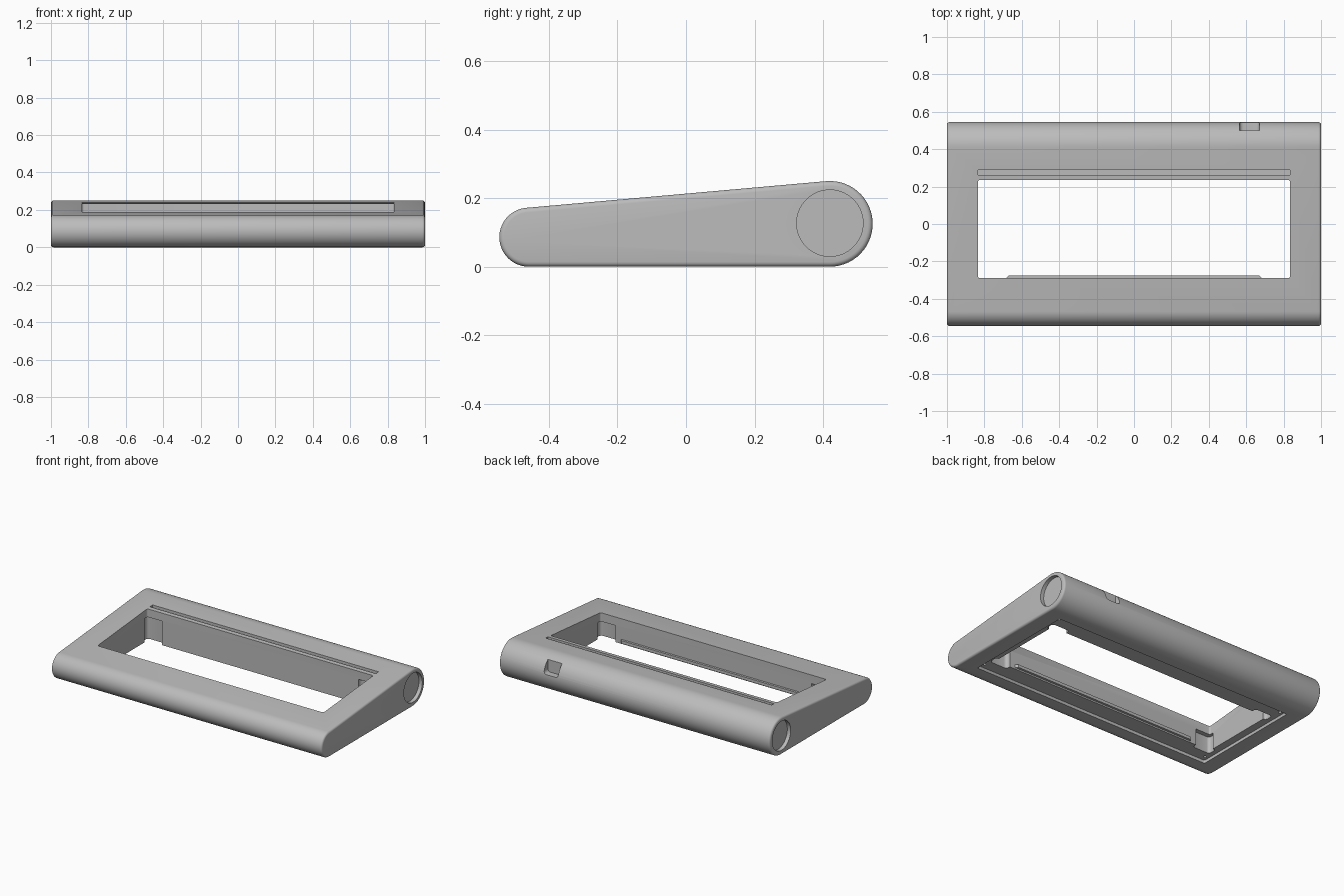
import bpy, bmesh, math
from mathutils import Matrix, Vector

cube = bpy.data.objects.get("Cube")
if cube:
    bpy.data.objects.remove(cube, do_unlink=True)

grey = bpy.data.materials.new("Light grey")
grey.use_nodes = True
colour = (0.5, 0.5, 0.5, 1)
grey.diffuse_color = colour
grey.node_tree.nodes["Principled BSDF"].inputs["Base Color"].default_value = colour


def make_object(name, bm):
    bmesh.ops.recalc_face_normals(bm, faces=bm.faces)
    mesh = bpy.data.meshes.new(name)
    bm.to_mesh(mesh)
    bm.free()
    mesh.materials.append(grey)
    obj = bpy.data.objects.new(name, mesh)
    bpy.context.collection.objects.link(obj)
    return obj


def prism(name, points, start, depth, bevel=0.0):
    """Extrude a closed outline of 3D points along a vector."""
    bm = bmesh.new()
    face = bm.faces.new([bm.verts.new(p) for p in points])
    ext = bmesh.ops.extrude_face_region(bm, geom=[face])
    moved = [g for g in ext["geom"] if isinstance(g, bmesh.types.BMVert)]
    bmesh.ops.translate(bm, verts=moved, vec=depth)
    if bevel:
        rims = {e for f in bm.faces if len(f.verts) > 4 for e in f.edges}
        bmesh.ops.bevel(bm, geom=list(rims), offset=bevel, segments=4,
                        profile=0.5, affect='EDGES')
    bmesh.ops.translate(bm, verts=bm.verts, vec=start)
    return make_object(name, bm)


def box(name, x0, x1, y0, y1, z0, z1, rounding=0.0, axis=2):
    bm = bmesh.new()
    bmesh.ops.create_cube(bm, size=1)
    bmesh.ops.scale(bm, vec=(x1 - x0, y1 - y0, z1 - z0), verts=bm.verts)
    bmesh.ops.translate(bm, verts=bm.verts,
                        vec=((x0 + x1) / 2, (y0 + y1) / 2, (z0 + z1) / 2))
    if rounding:
        edges = [e for e in bm.edges
                 if abs((e.verts[0].co - e.verts[1].co)[axis]) > 1e-5]
        bmesh.ops.bevel(bm, geom=edges, offset=rounding, segments=4,
                        profile=0.5, affect='EDGES')
    return make_object(name, bm)


def cylinder(name, centre, radius, depth, matrix=Matrix(), segments=64):
    bm = bmesh.new()
    bmesh.ops.create_cone(bm, cap_ends=True, segments=segments, radius1=radius,
                          radius2=radius, depth=depth,
                          matrix=Matrix.Translation(centre) @ matrix)
    return make_object(name, bm)


# Wedge side profile: two circles joined by their tangents
def arc(y, r, start, end, steps=28):
    return [(-1, y + r * math.cos(a), r + r * math.sin(a))
            for a in (start + (end - start) * i / steps for i in range(steps + 1))]


front_y, front_r, rear_y, rear_r = -0.459, 0.086, 0.42, 0.125
tilt = math.pi / 2 + 2 * math.atan2(rear_r - front_r, rear_y - front_y)
outline = (arc(rear_y, rear_r, -math.pi / 2, tilt)
           + arc(front_y, front_r, tilt, 1.5 * math.pi))
frame = prism("wedge_frame", outline, Vector(), Vector((2, 0, 0)), bevel=0.014)

# Cutters: main opening, top slot, underside recess, rear port
cutters = [
    box("opening_cutter", -0.835, 0.835, -0.29, 0.235, -0.1, 0.5, 0.012),
    box("slot_cutter", -0.835, 0.835, 0.263, 0.29, 0.2, 0.4),
    box("underside_cutter", -0.885, 0.885, -0.40, 0.365, -0.1, 0.02, 0.01),
    box("port_cutter", 0.565, 0.67, 0.5, 0.7, 0.14, 0.35, 0.02, axis=1),
]
turn = Matrix.Rotation(math.pi / 2, 4, 'Y')
for side in (-1, 1):
    # Round end recesses
    cutters.append(cylinder("end_recess_cutter", (side, rear_y, 0.127), 0.097, 0.05, turn))
    # Corner pockets and screw holes
    for y, height in ((-0.29, 0.13), (0.235, 0.18)):
        x = side * 0.79
        cutters.append(box("corner_pocket_cutter", x - 0.065, x + 0.065,
                           y - 0.03, y + 0.03, -0.05, height, 0.02))
    for y in (-0.365, 0.33):
        cutters.append(cylinder("screw_hole_cutter", (side * 0.86, y, 0), 0.009, 0.12,
                                segments=16))

for cutter in cutters:
    cutter.hide_render = True
    cutter.hide_viewport = False
    mod = frame.modifiers.new(cutter.name, 'BOOLEAN')
    mod.object = cutter
    mod.operation = 'DIFFERENCE'
    mod.solver = 'EXACT'

# Bake the cuts, then discard the cutters
bpy.context.view_layer.update()
graph = bpy.context.evaluated_depsgraph_get()
cut_mesh = bpy.data.meshes.new_from_object(frame.evaluated_get(graph))
frame.modifiers.clear()
frame.data = cut_mesh
frame.data.materials.clear()
frame.data.materials.append(grey)
for cutter in cutters:
    bpy.data.objects.remove(cutter, do_unlink=True)

# Thin tapered ledge on the inner front wall
ledge = prism("front_ledge", [(-0.69, -0.295, 0), (0.69, -0.295, 0),
                              (0.67, -0.275, 0), (-0.67, -0.275, 0)],
              Vector((0, 0, 0.03)), Vector((0, 0, 0.02)))

# Smooth shading with crisp edges
bpy.ops.object.select_all(action='DESELECT')
for obj in (frame, ledge):
    obj.select_set(True)
bpy.context.view_layer.objects.active = frame
bpy.ops.object.shade_smooth_by_angle(angle=math.radians(30))
